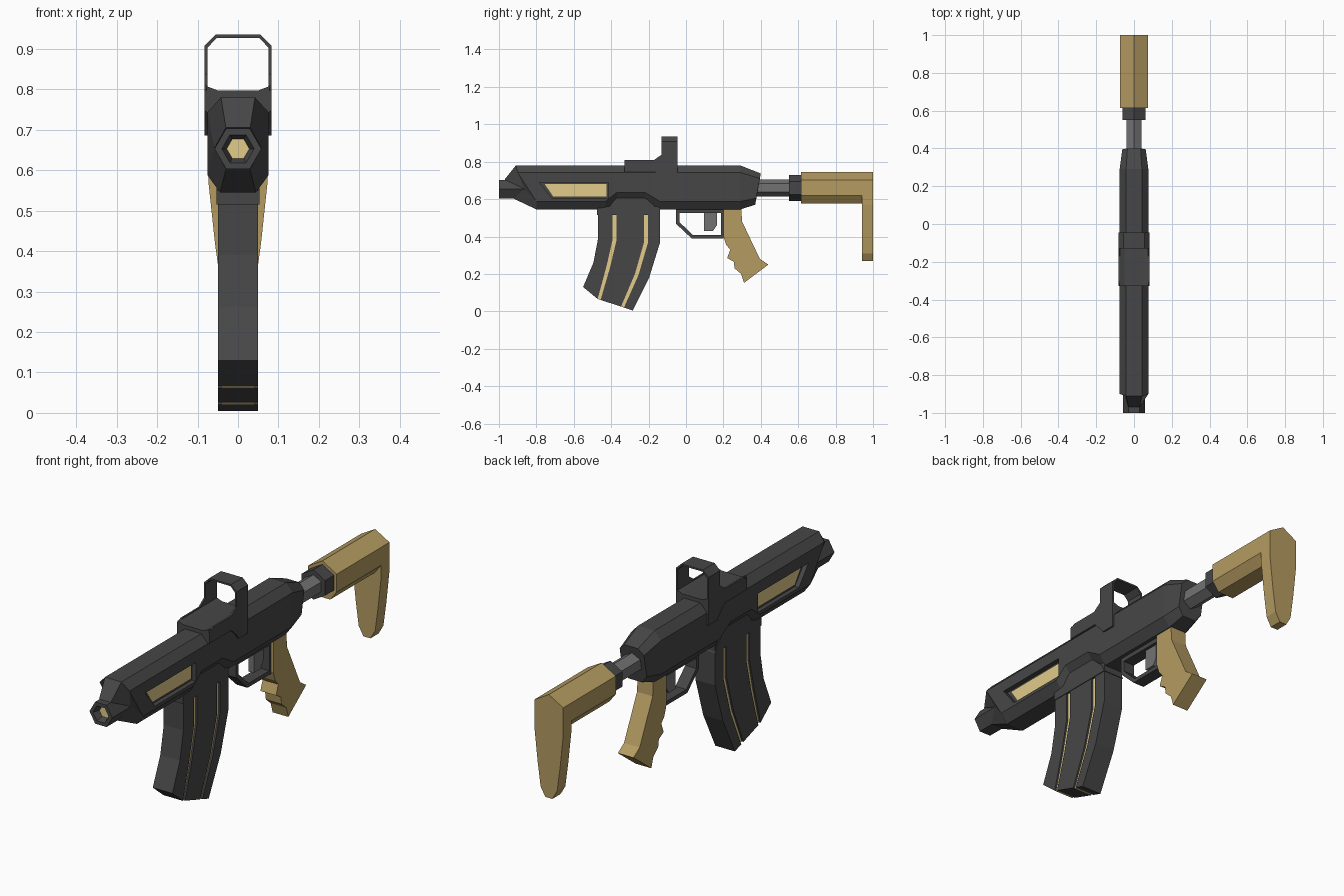
import bpy, bmesh
from mathutils import Vector

old = bpy.data.objects.get("Cube")
if old:
    bpy.data.objects.remove(old, do_unlink=True)


def material(name, r, g, b):
    m = bpy.data.materials.new(name)
    m.use_nodes = True
    m.diffuse_color = (r, g, b, 1)
    m.node_tree.nodes["Principled BSDF"].inputs["Base Color"].default_value = (r, g, b, 1)
    return m


DARK = material("dark grey", 0.062, 0.062, 0.062)
GREY = material("mid grey", 0.17, 0.17, 0.17)
TAN = material("tan", 0.46, 0.33, 0.12)
GOLD = material("pale gold", 0.76, 0.6, 0.25)


def finish(name, bm, *mats):
    bmesh.ops.remove_doubles(bm, verts=bm.verts[:], dist=0.0005)
    bmesh.ops.recalc_face_normals(bm, faces=bm.faces[:])
    me = bpy.data.meshes.new(name)
    bm.to_mesh(me)
    bm.free()
    for m in mats:
        me.materials.append(m)
    ob = bpy.data.objects.new(name, me)
    bpy.context.collection.objects.link(ob)
    return ob


def loft(name, rings, mat, closed=False):
    """Skin a list of point rings; cap the ends unless the loop is closed."""
    bm = bmesh.new()
    rows = [[bm.verts.new(p) for p in ring] for ring in rings]
    n = len(rows[0])
    pairs = list(zip(rows, rows[1:])) + ([(rows[-1], rows[0])] if closed else [])
    for a, b in pairs:
        for i in range(n):
            j = (i + 1) % n
            bm.faces.new((a[i], a[j], b[j], b[i]))
    if not closed:
        bm.faces.new(rows[0])
        bm.faces.new(rows[-1])
    return finish(name, bm, mat)


def side_plate(name, pts, x0, x1, mat):
    """Extrude a (y, z) profile across x."""
    return loft(name, [[(x, y, z) for y, z in pts] for x in (x0, x1)], mat)


def front_plate(name, half, y0, y1, mat):
    """Extrude a mirrored (x, z) half profile along y."""
    pts = half + [(-x, z) for x, z in reversed(half) if x > 0]
    return loft(name, [[(x, y, z) for x, z in pts] for y in (y0, y1)], mat)


def mirror_ring(half):
    return half + [(-x, y, z) for x, y, z in reversed(half)]


# Receiver: octagonal body with a tapered nose, arched magazine opening, tapered tail
def body(y, lift=0.0):
    return mirror_ring([(0.042, y, 0.78), (0.076, y, 0.743),
                        (0.076, y, 0.588 + lift), (0.044, y, 0.545 + lift)])


nose_tip = mirror_ring([(0.03, -0.97, 0.705), (0.058, -0.865, 0.655),
                        (0.058, -0.865, 0.655), (0.03, -0.92, 0.602)])
nose = mirror_ring([(0.042, -0.91, 0.78), (0.076, -0.9, 0.743),
                    (0.076, -0.8, 0.588), (0.044, -0.8, 0.545)])
tail = mirror_ring([(0.035, 0.4, 0.737), (0.062, 0.395, 0.71),
                    (0.062, 0.375, 0.605), (0.035, 0.37, 0.57)])
receiver = loft("receiver", [nose_tip, nose, body(-0.43), body(-0.37, 0.048),
                             body(-0.22, 0.048), body(-0.14), body(0.29), tail], DARK)

# Window recesses with gold panels
window = [(-0.785, 0.69), (-0.415, 0.69), (-0.415, 0.603), (-0.715, 0.603)]
panel = [(-0.755, 0.68), (-0.425, 0.68), (-0.425, 0.614), (-0.71, 0.614)]
for side, s in (("left", 1), ("right", -1)):
    cutter = side_plate("window_cutter", window, s * 0.055, s * 0.12, DARK)
    cutter.hide_render = True
    mod = receiver.modifiers.new("window", "BOOLEAN")
    mod.object = cutter
    mod.operation = "DIFFERENCE"
    bpy.context.view_layer.objects.active = receiver
    bpy.ops.object.modifier_apply(modifier=mod.name)
    bpy.data.objects.remove(cutter, do_unlink=True)
    side_plate(side + "_window_panel", panel, s * 0.052, s * 0.06, GOLD)


# Hexagonal tubes; pointed sideways or upwards
def hexagon(y, r, z, upright=False):
    s, c = r * 0.5, r * 0.866
    pts = [(r, 0), (s, c), (-s, c), (-r, 0), (-s, -c), (s, -c)]
    return [(b, y, z + a) if upright else (a, y, z + b) for a, b in pts]


muzzle = loft("muzzle", [hexagon(-0.82, 0.058, 0.653), hexagon(-1, 0.058, 0.653),
                         hexagon(-1, 0.04, 0.653), hexagon(-0.97, 0.028, 0.653)], DARK)
muzzle.data.materials.append(GOLD)
for f in muzzle.data.polygons:
    if abs(f.center.y + 0.97) < 0.001:
        f.material_index = 1
loft("buffer_tube", [hexagon(y, 0.046, 0.66, True) for y in (0.36, 0.57)], GREY)
loft("stock_collar", [hexagon(y, 0.069, 0.66, True) for y in (0.55, 0.625)], DARK)

# Stock body and shoulder pad
front_plate("stock", [(0, 0.745), (0.073, 0.703), (0.073, 0.62), (0.04, 0.577)],
            0.615, 0.96, TAN)
front_plate("shoulder_pad", [(0, 0.745), (0.073, 0.703), (0.073, 0.57), (0.057, 0.42),
                             (0.042, 0.31), (0.018, 0.268)], 0.94, 1.0, TAN)

# Pistol grip with stepped finger rests
side_plate("grip", [(0.2, 0.56), (0.295, 0.56), (0.3, 0.48), (0.395, 0.28), (0.44, 0.25),
                    (0.31, 0.152), (0.295, 0.2), (0.26, 0.23), (0.255, 0.265),
                    (0.22, 0.285), (0.237, 0.33), (0.215, 0.355), (0.2, 0.4)],
           -0.04, 0.04, TAN)

# Trigger guard: a bent strip, and the trigger inside it
outer = [(-0.053, 0.56), (-0.053, 0.468), (0.03, 0.39), (0.2, 0.39), (0.2, 0.56)]
inner = [(-0.035, 0.525), (-0.035, 0.477), (0.037, 0.408), (0.188, 0.408), (0.188, 0.525)]
loft("trigger_guard", [[(x, y, z) for y, z in ring] for ring, x in
                       ((outer, -0.028), (outer, 0.028), (inner, 0.028), (inner, -0.028))],
     DARK, closed=True)
side_plate("trigger", [(0.095, 0.56), (0.095, 0.43), (0.145, 0.43), (0.165, 0.46),
                       (0.165, 0.56)], -0.014, 0.014, GREY)

# Magazine: curved slabs laid out between a front and a rear edge
front_edge = [Vector(p) for p in ((-0.47, 0.56), (-0.47, 0.39), (-0.495, 0.26), (-0.53, 0.085))]
rear_edge = [Vector(p) for p in ((-0.14, 0.56), (-0.14, 0.365), (-0.197, 0.18), (-0.285, 0.005))]


def mag_slab(name, a, b, w, mat, start=None):
    fa = [f.lerp(r, a) for f, r in zip(front_edge, rear_edge)]
    fb = [f.lerp(r, b) for f, r in zip(front_edge, rear_edge)]
    if start:
        fa[-1] = Vector(start)
    rings = [[(-w, *p), (w, *p), (w, *q), (-w, *q)] for p, q in zip(fa, fb)]
    return loft(name, rings, mat)


mag_slab("magazine_front", 0, 0.235, 0.05, DARK, (-0.55, 0.13))
mag_slab("magazine_middle", 0.3, 0.745, 0.05, DARK)
mag_slab("magazine_rear", 0.81, 1, 0.05, DARK)
for name, a in (("front_stripe", 0.235), ("rear_stripe", 0.745)):
    mag_slab(name, a, a + 0.065, 0.042, GOLD)
side_plate("magazine_collar", [(-0.475, 0.515), (-0.475, 0.55), (-0.41, 0.56), (-0.37, 0.61),
                               (-0.22, 0.61), (-0.155, 0.55), (-0.137, 0.515)],
           -0.053, 0.053, DARK)

# Sight: saddle, side plates and open hoop
front_plate("sight_saddle", [(0.05, 0.797), (0.078, 0.808), (0.08, 0.745)],
            -0.328, -0.045, DARK)
plate = [(-0.328, 0.745), (-0.328, 0.797), (-0.3, 0.81), (-0.17, 0.81), (-0.13, 0.838),
         (-0.13, 0.908), (-0.045, 0.908), (-0.045, 0.686), (-0.11, 0.686),
         (-0.13, 0.71), (-0.165, 0.745)]
for side, s in (("left", 1), ("right", -1)):
    side_plate(side + "_sight_plate", plate, s * 0.075, s * 0.083, DARK)
front_plate("sight_hoop", [(0.055, 0.935), (0.083, 0.908), (0.075, 0.903), (0.053, 0.927)],
            -0.13, -0.045, DARK)
